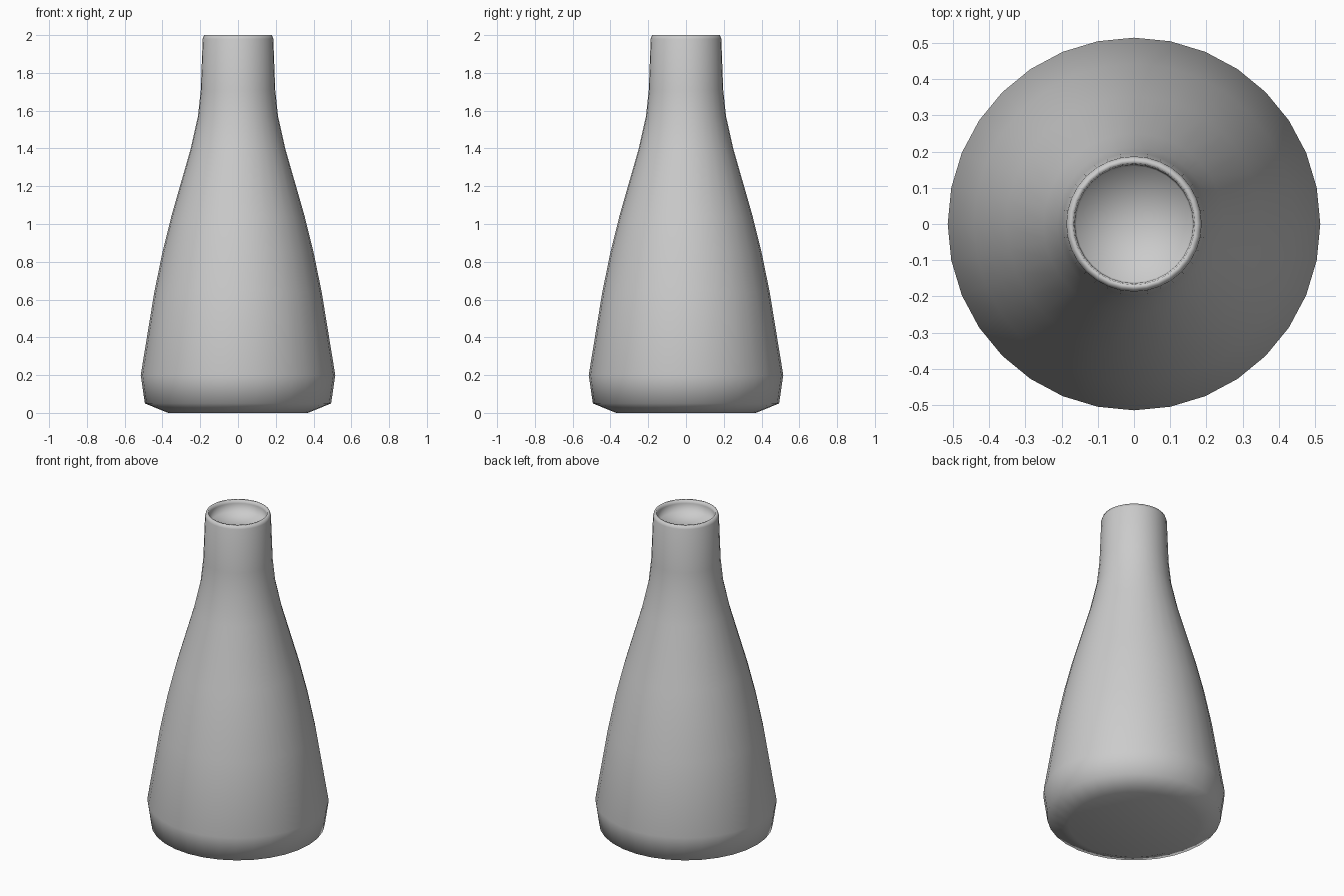
import bpy, bmesh, math

if "Cube" in bpy.data.objects:
    bpy.data.objects.remove(bpy.data.objects["Cube"])

SEGMENTS = 32

def lathe(name, profile, segments=SEGMENTS):
    """Spin a (radius, z) profile around z; both ends close in a flat fan."""
    bm = bmesh.new()
    rings = []
    for r, z in profile:
        rings.append([bm.verts.new((r * math.cos(2 * math.pi * i / segments),
                                    r * math.sin(2 * math.pi * i / segments), z))
                      for i in range(segments)])
    for low, high in zip(rings, rings[1:]):
        for i in range(segments):
            j = (i + 1) % segments
            bm.faces.new((low[i], low[j], high[j], high[i]))
    for ring, z in ((rings[0], profile[0][1]), (rings[-1], profile[-1][1])):
        centre = bm.verts.new((0, 0, z))
        for i in range(segments):
            bm.faces.new((centre, ring[i], ring[(i + 1) % segments]))
    bmesh.ops.recalc_face_normals(bm, faces=bm.faces)
    mesh = bpy.data.meshes.new(name)
    bm.to_mesh(mesh)
    bm.free()
    mesh.shade_smooth()
    obj = bpy.data.objects.new(name, mesh)
    bpy.context.collection.objects.link(obj)
    return obj

# Flask: base, tapering body, neck, rim, then the recess in the mouth
lathe("flask", [
    (0.37, 0.0), (0.493, 0.05), (0.515, 0.2),
    (0.443, 0.64), (0.40, 0.85), (0.353, 1.04), (0.25, 1.40),
    (0.212, 1.57), (0.197, 1.71), (0.187, 1.98), (0.18, 2.0),
    (0.168, 2.0), (0.164, 1.98), (0.16, 1.93),
])
